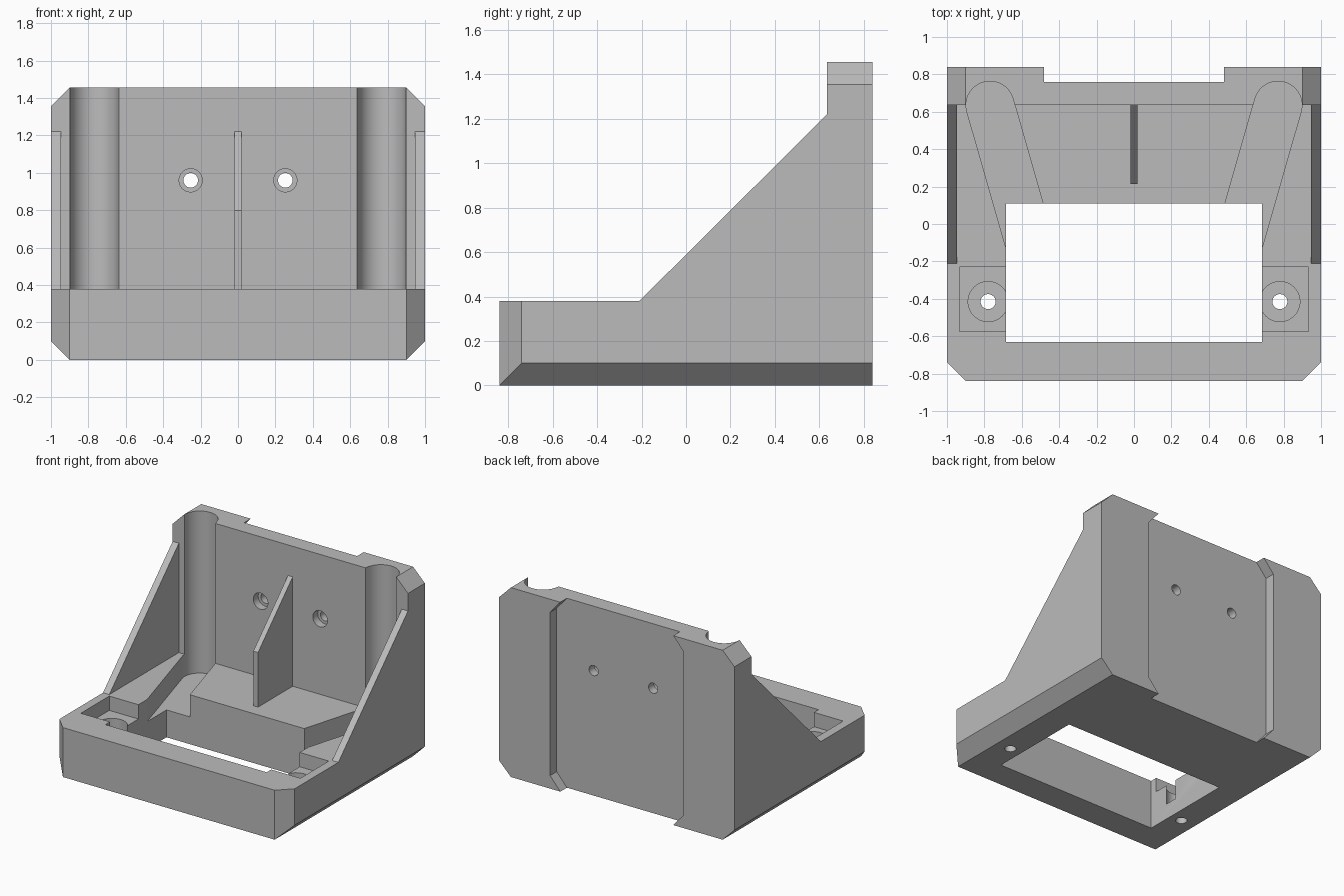
import bpy, bmesh, math
from mathutils import Vector

cube = bpy.data.objects.get("Cube")
if cube:
    bpy.data.objects.remove(cube, do_unlink=True)

grey = bpy.data.materials.new("plain_grey")
grey.use_nodes = True
colour = (0.5, 0.5, 0.5, 1)
grey.diffuse_color = colour
for node in grey.node_tree.nodes:
    if node.type == 'BSDF_PRINCIPLED':
        node.inputs["Base Color"].default_value = colour


def prism(name, pts, axis, lo, hi):
    """Extrude a 2D outline along an axis from lo to hi."""
    place = {'X': lambda a, b, d: (d, a, b),
             'Y': lambda a, b, d: (a, d, b),
             'Z': lambda a, b, d: (a, b, d)}[axis]
    bm = bmesh.new()
    low = [bm.verts.new(place(a, b, lo)) for a, b in pts]
    high = [bm.verts.new(place(a, b, hi)) for a, b in pts]
    bm.faces.new(low)
    bm.faces.new(high)
    n = len(pts)
    for i in range(n):
        j = (i + 1) % n
        bm.faces.new((low[i], low[j], high[j], high[i]))
    bmesh.ops.recalc_face_normals(bm, faces=bm.faces)
    mesh = bpy.data.meshes.new(name)
    bm.to_mesh(mesh)
    bm.free()
    mesh.materials.append(grey)
    obj = bpy.data.objects.new(name, mesh)
    bpy.context.collection.objects.link(obj)
    return obj


def rect(a0, a1, b0, b1):
    return [(a0, b0), (a1, b0), (a1, b1), (a0, b1)]


def arc(ca, cb, r, start=0, sweep=math.tau, n=48):
    return [(ca + r * math.cos(start + sweep * i / n),
             cb + r * math.sin(start + sweep * i / n)) for i in range(n)]


def cut(target, pts, axis, lo, hi):
    """Subtract a prism from the target."""
    tool = prism("cutter", pts, axis, lo, hi)
    mod = target.modifiers.new("cut", 'BOOLEAN')
    mod.operation = 'DIFFERENCE'
    mod.solver = 'EXACT'
    mod.object = tool
    bpy.context.view_layer.update()
    graph = bpy.context.evaluated_depsgraph_get()
    mesh = bpy.data.meshes.new_from_object(target.evaluated_get(graph))
    target.modifiers.clear()
    target.data = mesh
    bpy.data.objects.remove(tool, do_unlink=True)


BACK, DECK, TOP, PLATE, CH = 0.84, 0.38, 1.455, 0.635, 0.1
WEB_TOP = 1.22

# Bracket body from its side outline
body = prism("bracket_body", [(-BACK, 0), (BACK, 0), (BACK, TOP), (PLATE, TOP),
                              (PLATE, WEB_TOP), (-0.21, DECK), (-BACK, DECK)],
             'X', -1, 1)

# Space between the two side webs, and the window through the base
cut(body, rect(-0.947, 0.947, DECK, 2), 'Y', -1, PLATE)
cut(body, rect(-0.685, 0.685, -0.63, 0.11), 'Z', -1, 1)

# Recess in the back, narrower at both ends
half = [(0.48, -0.1), (0.48, 0), (0.567, CH), (0.567, TOP - CH),
        (0.48, TOP), (0.48, TOP + 0.1)]
cut(body, half + [(-x, z) for x, z in reversed(half)], 'Y', 0.76, 1)

for s in (1, -1):
    # Corner chamfers: bottom edge, top of plate, front upright edge
    e = 0.2
    cut(body, [(s * (1 - CH - e), -e), (s * (1 + e), -e), (s * (1 + e), CH + e)],
        'Y', -1, 1)
    cut(body, [(s * (1 - CH - e), TOP + e), (s * (1 + e), TOP + e),
               (s * (1 + e), TOP - CH - e)], 'Y', -1, 1)
    cut(body, [(s * (1 - CH - e), -BACK - e), (s * (1 + e), -BACK - e),
               (s * (1 + e), -BACK + CH + e)], 'Z', -1, 2)

    # Round groove in the plate running into a slanted channel in the base
    tilt = math.radians(-16)
    slot = arc(0.77, PLATE, 0.128, tilt, math.pi, 32)
    slot.append((0.77 - 0.128 * math.cos(tilt), PLATE - 0.128 * math.sin(tilt)))
    run = Vector((math.sin(tilt), -math.cos(tilt))) * 0.82
    slot += [(slot[-1][0] + run.x, slot[-1][1] + run.y),
             (slot[0][0] + run.x, slot[0][1] + run.y)]
    cut(body, [(s * x, y) for x, y in slot], 'Z', 0.21, 2)

    # Pocket, counterbore and bolt hole in the base
    cut(body, rect(*sorted((s * 0.6, s * 0.933)), -0.575, -0.23), 'Z', 0.27, 1)
    cut(body, arc(s * 0.78, -0.415, 0.107), 'Z', 0.12, 1)
    cut(body, arc(s * 0.78, -0.415, 0.04), 'Z', -1, 1)

    # Counterbored screw hole in the back plate
    cut(body, arc(s * 0.253, 0.96, 0.062), 'Y', 0.5, 0.695)
    cut(body, arc(s * 0.253, 0.96, 0.039), 'Y', 0.5, 1)

# Central stiffening web, sunk slightly into base and plate
web = prism("centre_web", [(0.215, DECK - 0.02), (PLATE + 0.02, DECK - 0.02),
                           (PLATE + 0.02, WEB_TOP), (PLATE, WEB_TOP), (0.215, 0.80)],
            'X', -0.02, 0.02)

# Smooth the round cuts and keep edges sharp
for obj in (body, web):
    bpy.ops.object.select_all(action='DESELECT')
    obj.select_set(True)
    bpy.context.view_layer.objects.active = obj
    bpy.ops.object.shade_smooth_by_angle(angle=math.radians(25))
